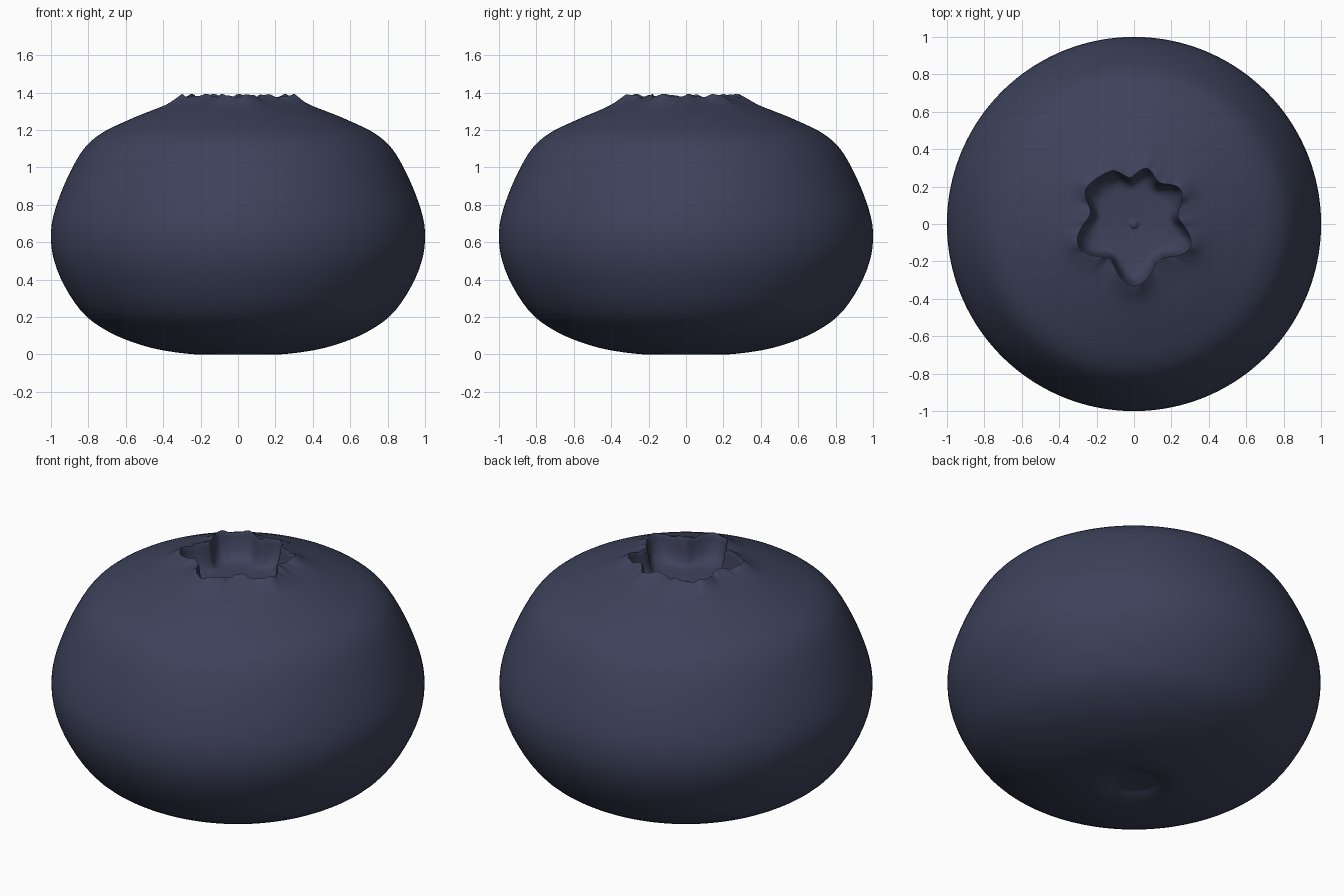
import bpy, bmesh, math

if "Cube" in bpy.data.objects:
    bpy.data.objects.remove(bpy.data.objects["Cube"])

SEG = 180

# Crown outline seen from above: (angle in degrees, radius), lobes and notches alternate
RIM = [(-90, .345), (-54, .25), (-22, .34), (10, .255), (37, .325), (59, .275),
       (77, .32), (95, .265), (114, .325), (142, .335), (166, .255), (201, .335),
       (235, .245), (270, .345)]


def rim_radius(a):
    d = (math.degrees(a) + 90) % 360 - 90
    for (a0, r0), (a1, r1) in zip(RIM, RIM[1:]):
        if a0 <= d <= a1:
            t = (d - a0) / (a1 - a0)
            t = t * t * (3 - 2 * t)
            return r0 + (r1 - r0) * t
    return RIM[0][1]


def smooth(points, n):
    """Catmull-Rom curve through the points."""
    out = []
    for i in range(len(points) - 1):
        p = [points[max(0, min(len(points) - 1, i + k))] for k in (-1, 0, 1, 2)]
        for s in range(n):
            t = s / n
            out.append(tuple(.5 * (2 * b + (c - a) * t + (2 * a - 5 * b + 4 * c - d) * t * t
                                   + (3 * b - a - 3 * c + d) * t ** 3)
                             for a, b, c, d in zip(*p)))
    out.append(points[-1])
    return out


# Profile points: (radius, height, how much the ring follows the crown outline)
outer = smooth([(.06, .028, 0), (.11, .024, 0), (.16, .008, 0), (.25, .002, 0),
                (.47, .037, 0), (.685, .118, 0), (.845, .24, 0), (.968, .455, 0),
                (1, .655, 0), (.95, .855, 0), (.845, 1.07, 0), (.74, 1.176, 0),
                (.58, 1.256, 0), (.47, 1.302, .05), (.40, 1.335, .35),
                (.345, 1.372, .85), (.325, 1.384, 1)], 5)
inner = smooth([(.325, 1.384, 1), (.318, 1.365, 1), (.308, 1.32, .95), (.285, 1.27, .8),
                (.235, 1.235, .45), (.16, 1.225, .1), (.08, 1.222, 0), (.03, 1.219, 0),
                (.02, 1.228, 0), (.01, 1.232, 0)], 4)[1:]

bm = bmesh.new()
rings = []
for r, z, w in outer + inner:
    ring = []
    for i in range(SEG):
        a = 2 * math.pi * i / SEG
        R = rim_radius(a)
        rr = r + w * (R - .34)
        # small ripples along the rim
        zz = z + max(0, w) ** 3 * (.007 * math.sin(13 * a + .6) + .003 * math.sin(29 * a)) * (z > 1.25)
        ring.append(bm.verts.new((rr * math.cos(a), rr * math.sin(a), zz)))
    rings.append(ring)
for lo, hi in zip(rings, rings[1:]):
    for i in range(SEG):
        j = (i + 1) % SEG
        bm.faces.new((lo[i], lo[j], hi[j], hi[i]))
# close the stem dimple and the crown floor
for ring, z, flip in ((rings[0], .028, True), (rings[-1], 1.233, False)):
    c = bm.verts.new((0, 0, z))
    for i in range(SEG):
        j = (i + 1) % SEG
        bm.faces.new((ring[j], ring[i], c) if flip else (ring[i], ring[j], c))
bmesh.ops.recalc_face_normals(bm, faces=bm.faces)

mesh = bpy.data.meshes.new("berry")
bm.to_mesh(mesh)
bm.free()
berry = bpy.data.objects.new("berry", mesh)
bpy.context.collection.objects.link(berry)

skin = bpy.data.materials.new("dusky blue skin")
skin.diffuse_color = (.047, .055, .105, 1)
skin.use_nodes = True
skin.node_tree.nodes["Principled BSDF"].inputs["Base Color"].default_value = skin.diffuse_color
mesh.materials.append(skin)

bpy.context.view_layer.objects.active = berry
berry.select_set(True)
bpy.ops.object.shade_smooth_by_angle(angle=math.radians(50))
